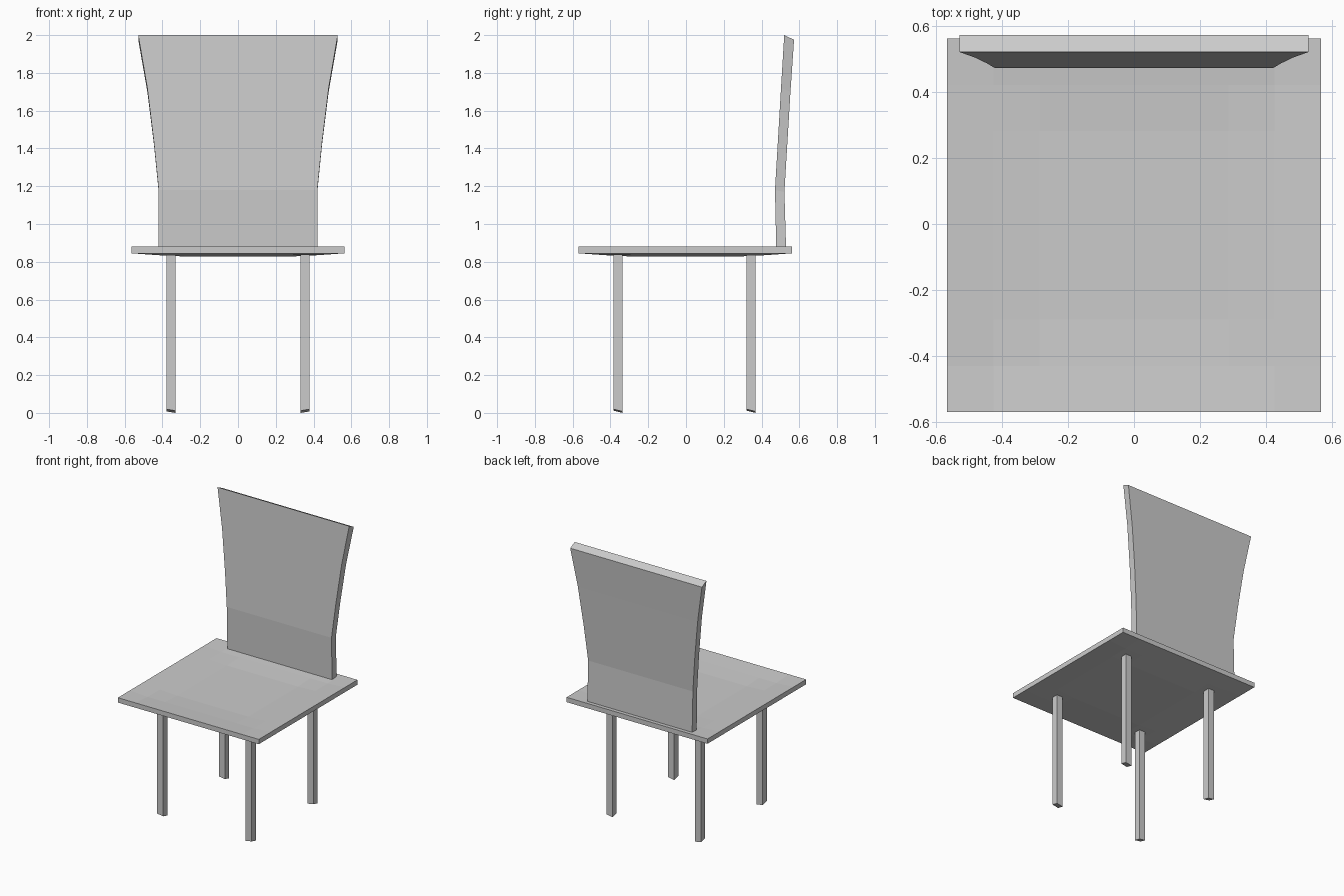
import bpy
import bmesh

cube = bpy.data.objects.get("Cube")
if cube:
    bpy.data.objects.remove(cube, do_unlink=True)

grey = bpy.data.materials.new("plain_grey")
grey.use_nodes = True
colour = (0.6, 0.6, 0.6, 1)
grey.diffuse_color = colour
grey.node_tree.nodes["Principled BSDF"].inputs["Base Color"].default_value = colour


def finish(name, bm):
    bmesh.ops.recalc_face_normals(bm, faces=bm.faces)
    mesh = bpy.data.meshes.new(name)
    bm.to_mesh(mesh)
    bm.free()
    mesh.materials.append(grey)
    obj = bpy.data.objects.new(name, mesh)
    bpy.context.collection.objects.link(obj)
    return obj


def loft(name, rings):
    """Solid through a stack of four-cornered rings."""
    bm = bmesh.new()
    loops = [[bm.verts.new(p) for p in ring] for ring in rings]
    for a, b in zip(loops, loops[1:]):
        for i in range(4):
            j = (i + 1) % 4
            bm.faces.new((a[i], a[j], b[j], b[i]))
    bm.faces.new(loops[0])
    bm.faces.new(loops[-1])
    return finish(name, bm)


# Seat: thin square slab, gently dished towards the middle
centre_y = -0.004
steps = [-0.565, -0.425, -0.285, 0.285, 0.425, 0.565]
sag = [0, 0.01, 0.017, 0.017, 0.01, 0]
bm = bmesh.new()
grid = [[bm.verts.new((x, y + centre_y, 0.88 - min(sag[i], sag[j])))
         for j, y in enumerate(steps)] for i, x in enumerate(steps)]
for i in range(5):
    for j in range(5):
        bm.faces.new((grid[i][j], grid[i + 1][j], grid[i + 1][j + 1], grid[i][j + 1]))
slab = bmesh.ops.extrude_face_region(bm, geom=bm.faces[:])
lower = [v for v in slab["geom"] if isinstance(v, bmesh.types.BMVert)]
bmesh.ops.translate(bm, verts=lower, vec=(0, 0, -0.035))
finish("seat", bm)

# Backrest: (half width, front y, front z, back y, back z), flaring upwards
sections = [
    (0.42, 0.478, 0.865, 0.53, 0.865),
    (0.42, 0.471, 1.18, 0.521, 1.17),
    (0.445, 0.486, 1.43, 0.536, 1.42),
    (0.48, 0.503, 1.72, 0.553, 1.70),
    (0.528, 0.52, 2.0, 0.572, 1.975),
]
loft("backrest", [[(-w, fy, fz), (w, fy, fz), (w, by, bz), (-w, by, bz)]
                  for w, fy, fz, by, bz in sections])

# Legs: slim square posts with slightly slanted feet
half = 0.024
for depth, y in (("front", -0.361), ("back", 0.345)):
    for side, sx in (("left", 1), ("right", -1)):
        x = sx * 0.355
        foot, top = [], []
        for dx, dy in ((-1, -1), (1, -1), (1, 1), (-1, 1)):
            px, py = x + dx * half, y + dy * half
            foot.append((px, py, 0.01 + 0.004 * dx * sx - 0.006 * dy))
            top.append((px, py, 0.85))
        loft(f"{depth}_{side}_leg", [foot, top])
